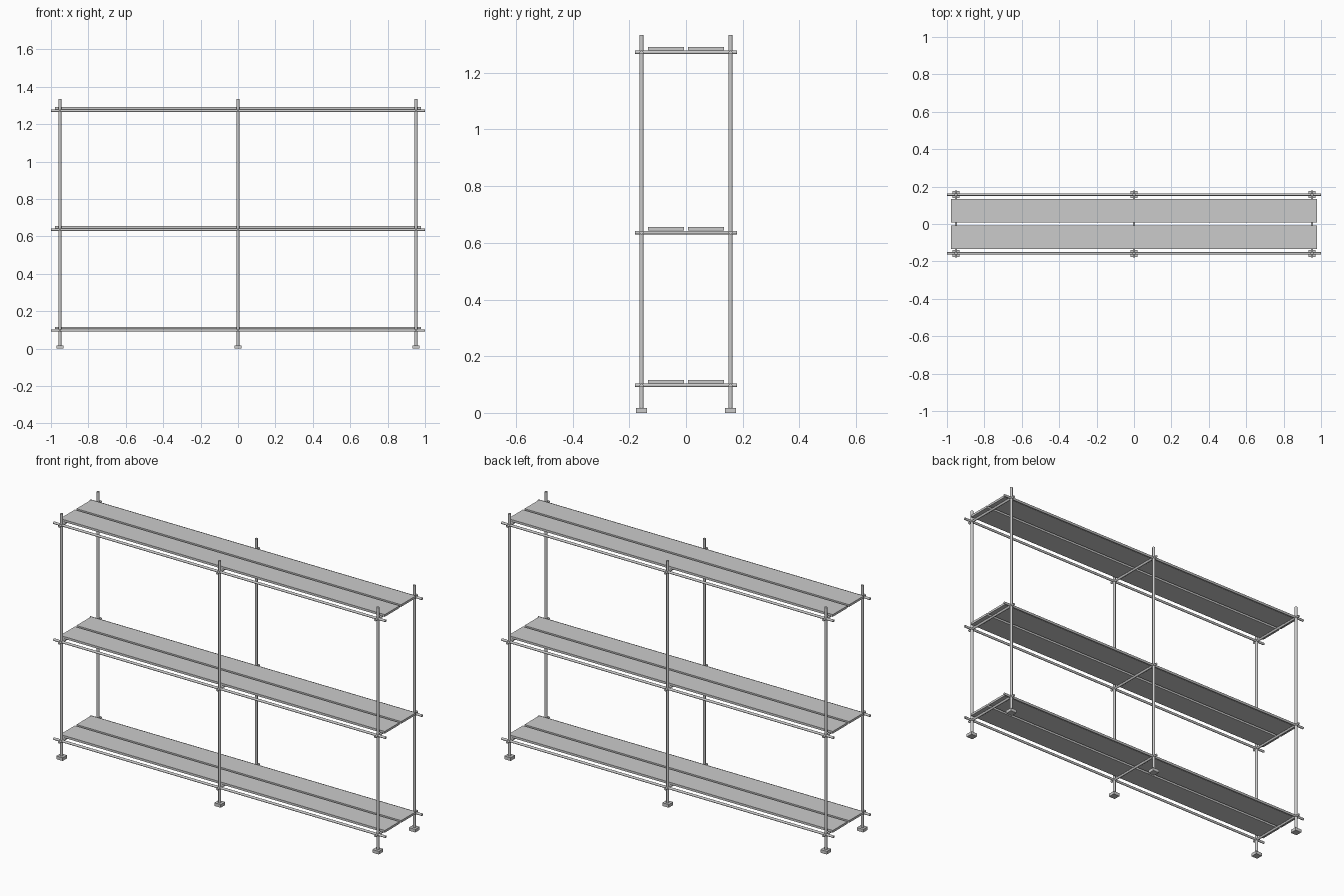
import bpy
from mathutils import Vector

if "Cube" in bpy.data.objects:
    bpy.data.objects.remove(bpy.data.objects["Cube"])

PX, PY = (-0.952, 0.0, 0.952), 0.157
LEVELS = (0.097, 0.636, 1.272)


def pipe(name, a, b, r):
    a, b = Vector(a), Vector(b)
    bpy.ops.mesh.primitive_cylinder_add(vertices=16, radius=r, depth=(b - a).length,
                                        location=(a + b) / 2)
    o = bpy.context.object
    o.name = name
    o.rotation_euler = (b - a).to_track_quat('Z', 'Y').to_euler()
    bpy.ops.object.shade_smooth_by_angle()


def box(name, loc, size):
    bpy.ops.mesh.primitive_cube_add(size=1, location=loc)
    o = bpy.context.object
    o.name = name
    o.scale = size


# Upright posts on square feet
for x in PX:
    for y in (-PY, PY):
        pipe("post", (x, y, 0.01), (x, y, 1.334), 0.0075)
        box("foot", (x, y, 0.0085), (0.038, 0.038, 0.017))

for z in LEVELS:
    # Long rails front and back
    for y in (-PY, PY):
        pipe("long_rail", (-1, y, z), (1, y, z), 0.0065)
    # Short cross bars carrying the boards
    for x in PX:
        pipe("cross_bar", (x, -0.18, z), (x, 0.18, z), 0.0062)
    # Two planks per shelf
    for y in (-0.0705, 0.0705):
        box("shelf_board", (0, y, z + 0.0135), (1.955, 0.127, 0.012))
